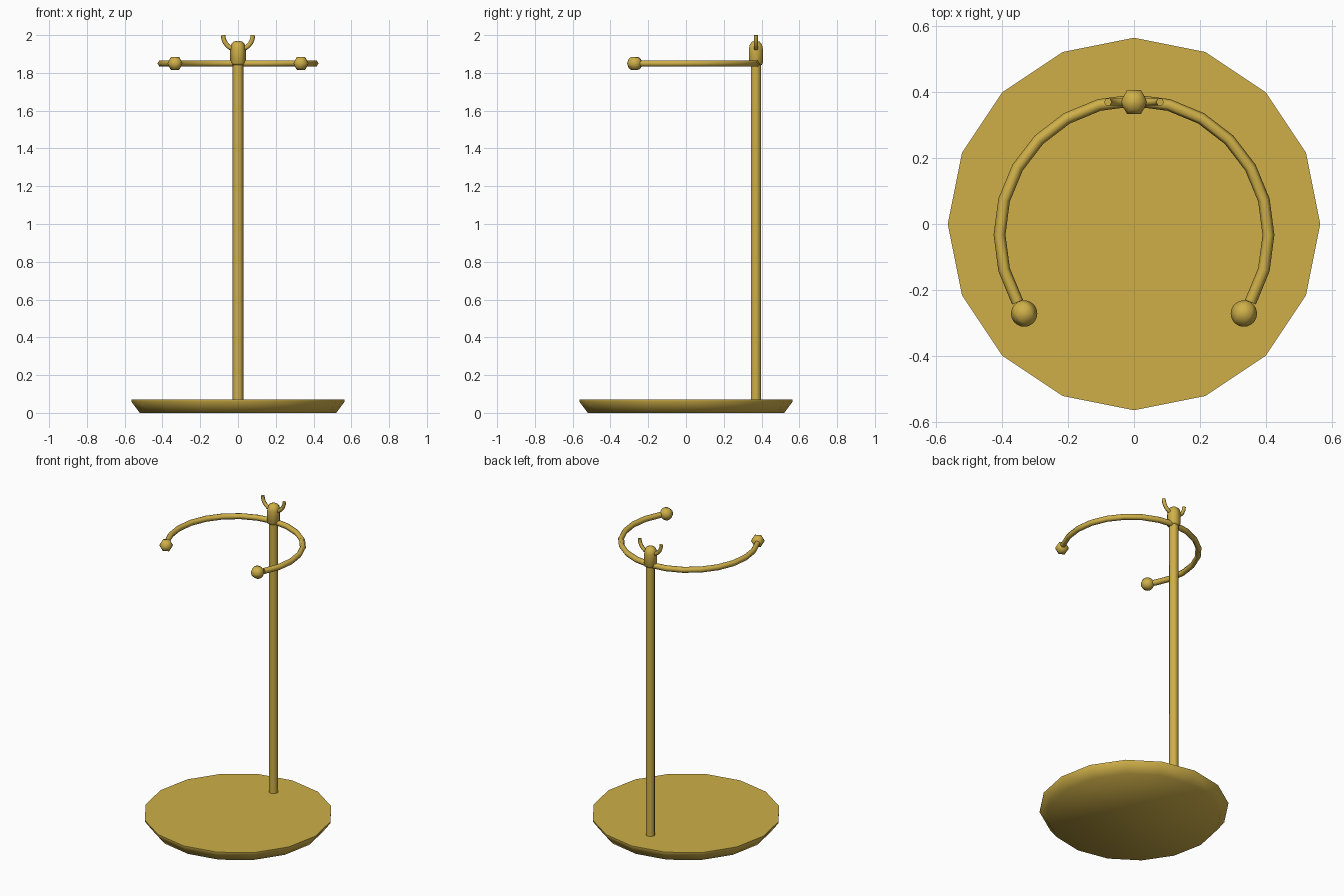
import bpy, bmesh, math
from mathutils import Vector

if "Cube" in bpy.data.objects:
    bpy.data.objects.remove(bpy.data.objects["Cube"])

brass = bpy.data.materials.new("brass yellow")
brass.diffuse_color = (0.62, 0.43, 0.066, 1)
brass.use_nodes = True
brass.node_tree.nodes["Principled BSDF"].inputs["Base Color"].default_value = brass.diffuse_color


def sweep(name, path, radii, sides, up):
    """Tube along a path lying square to 'up', with one radius per point."""
    pts = [Vector(p) for p in path]
    up = Vector(up)
    bm = bmesh.new()
    rings = []
    for i, p in enumerate(pts):
        t = pts[min(i + 1, len(pts) - 1)] - pts[max(i - 1, 0)]
        side = t.normalized().cross(up)
        rings.append([bm.verts.new(p + radii[i] * (
            math.cos(2 * math.pi * k / sides) * side +
            math.sin(2 * math.pi * k / sides) * up)) for k in range(sides)])
    for a, b in zip(rings, rings[1:]):
        for k in range(sides):
            j = (k + 1) % sides
            bm.faces.new((a[k], a[j], b[j], b[k]))
    bm.faces.new(rings[0])
    bm.faces.new(rings[-1])
    bmesh.ops.recalc_face_normals(bm, faces=bm.faces)
    me = bpy.data.meshes.new(name)
    bm.to_mesh(me)
    bm.free()
    me.materials.append(brass)
    ob = bpy.data.objects.new(name, me)
    bpy.context.collection.objects.link(ob)
    bpy.ops.object.select_all(action='DESELECT')
    ob.select_set(True)
    bpy.context.view_layer.objects.active = ob
    bpy.ops.object.shade_smooth_by_angle(angle=math.radians(65))
    return ob


def upright(name, x, y, profile, sides):
    """Vertical turned part from (radius, height) pairs."""
    return sweep(name, [(x, y, z) for r, z in profile],
                 [r for r, z in profile], sides, (0, 1, 0))


POLE_Y, RING_Z, RING_Y, RING_R = 0.37, 1.85, -0.033, 0.408

# Base dish and pole
upright("base", 0, 0, [(0.52, 0), (0.565, 0.06), (0.565, 0.07)], 16)
upright("pole", 0, POLE_Y, [(0.03, 0.065), (0.03, 1.88)], 6)

# Rounded cap on the pole
upright("pole_cap", 0, POLE_Y,
        [(0.036, 1.843), (0.042, 1.852), (0.042, 1.93), (0.037, 1.95),
         (0.024, 1.965), (0.004, 1.97)], 6)

# Open ring: 24 steps per turn, gap at the front
arc = [math.radians(a) for a in range(-30, 211, 15)]
sweep("open_ring", [(RING_R * math.cos(a), RING_Y + RING_R * math.sin(a), RING_Z)
                    for a in arc], [0.018] * len(arc), 6, (0, 0, 1))

# Ball tips, turned about the ring's end direction
for s, label in ((1, "right"), (-1, "left")):
    d = Vector((-s * 0.5, -0.866, 0))
    end = Vector((s * RING_R * 0.866, RING_Y - RING_R * 0.5, RING_Z))
    c = end + d * 0.04
    angles = [math.pi * k / 12 for k in range(13)]
    sweep("ball_tip_" + label, [c - d * 0.04 * math.cos(a) for a in angles],
          [max(0.04 * math.sin(a), 0.001) for a in angles], 6, (0, 0, 1))

# Double hook: half circle through the cap
half = [math.pi + math.pi * k / 12 for k in range(13)]
sweep("double_hook", [(0.079 * math.cos(a), POLE_Y, 2 + 0.079 * math.sin(a))
                      for a in half], [0.012] * 13, 6, (0, 1, 0))
